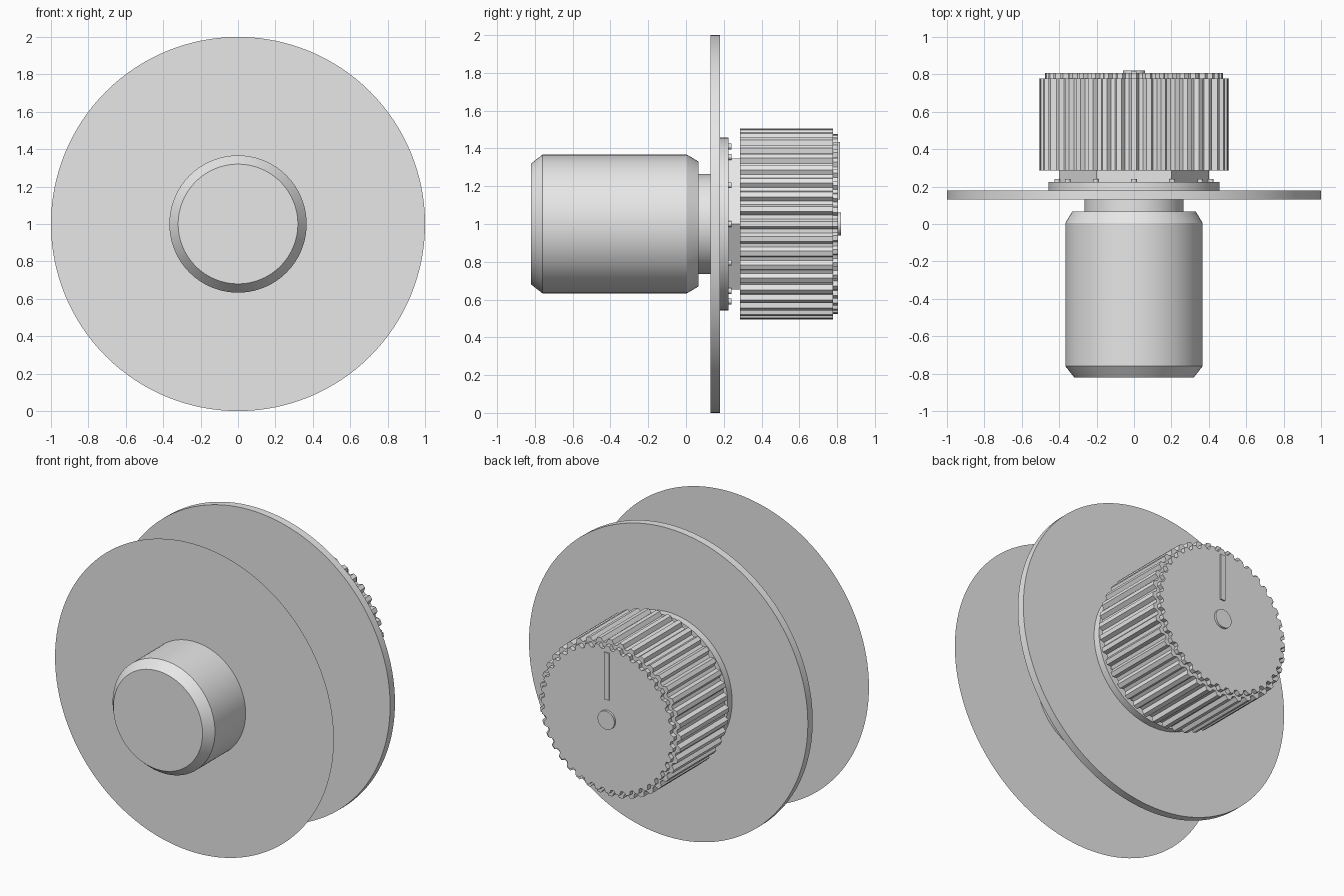
import bpy
import bmesh
from math import sin, cos, pi, radians

cube = bpy.data.objects.get("Cube")
if cube:
    bpy.data.objects.remove(cube, do_unlink=True)

# One plain grey for the whole model
grey = bpy.data.materials.new("plain grey")
grey.use_nodes = True
colour = (0.8, 0.8, 0.8, 1)
grey.diffuse_color = colour
grey.node_tree.nodes["Principled BSDF"].inputs["Base Color"].default_value = colour

AXIS_Z = 1.0  # height of the common axis, which runs along y


def finish(name, bm, smooth=False):
    bmesh.ops.recalc_face_normals(bm, faces=bm.faces)
    mesh = bpy.data.meshes.new(name)
    bm.to_mesh(mesh)
    bm.free()
    mesh.materials.append(grey)
    obj = bpy.data.objects.new(name, mesh)
    bpy.context.collection.objects.link(obj)
    if smooth:
        bpy.ops.object.select_all(action='DESELECT')
        obj.select_set(True)
        bpy.context.view_layer.objects.active = obj
        bpy.ops.object.shade_smooth_by_angle(angle=radians(30))
    return obj


def circle(radius, sides=96, start=0.0):
    return [(radius * cos(start + 2 * pi * i / sides),
             radius * sin(start + 2 * pi * i / sides)) for i in range(sides)]


def ribbed(outer, inner, teeth=40):
    """Outline with flat-topped ribs, one centred at the top."""
    outline = []
    for i in range(teeth):
        for step, r in ((-0.17, outer), (0.17, outer), (0.36, inner), (0.64, inner)):
            a = pi / 2 + 2 * pi * (i + step) / teeth
            outline.append((r * cos(a), r * sin(a)))
    return outline


def add_loft(bm, sections, cx=0.0, cz=AXIS_Z):
    """Join outlines placed along y and cap both ends."""
    rings = [[bm.verts.new((cx + x, y, cz + z)) for x, z in outline]
             for y, outline in sections]
    for a, b in zip(rings, rings[1:]):
        n = len(a)
        for i in range(n):
            bm.faces.new((a[i], a[(i + 1) % n], b[(i + 1) % n], b[i]))
    bm.faces.new(rings[0])
    if len(rings) > 1:
        bm.faces.new(rings[-1])


def loft(name, sections, smooth=False):
    bm = bmesh.new()
    add_loft(bm, sections)
    return finish(name, bm, smooth)


def turned(name, profile, sides=96):
    return loft(name, [(y, circle(r, sides)) for y, r in profile], True)


# Chamfered body and its neck
turned("body", [(-0.82, 0.32), (-0.76, 0.367), (0.005, 0.367), (0.067, 0.33)])
turned("neck", [(0.067, 0.265), (0.13, 0.265)])

# Paper-thin front disc and solid back plate
loft("front_disc", [(-0.446, circle(1.0, 128))])
turned("back_plate", [(0.13, 1.0), (0.18, 1.0)], 128)

# Flange with hex nut
turned("flange", [(0.18, 0.457), (0.225, 0.457)])
loft("hex_nut", [(y, circle(0.4, 6)) for y in (0.225, 0.285)])

# Ring of twelve small marker studs on the flange
bm = bmesh.new()
for x, z in circle(0.41, 12):
    add_loft(bm, [(y, circle(0.015, 16)) for y in (0.225, 0.24)], x, AXIS_Z + z)
finish("marker_studs", bm, True)

# Ribbed knob with a smaller ribbed end cap
loft("knob", [(y, ribbed(0.507, 0.482)) for y in (0.285, 0.777)])
loft("knob_cap", [(y, ribbed(0.477, 0.453)) for y in (0.777, 0.806)])

# Pointer bar and centre button on the cap
bar = [(-0.017, 0.13), (0.017, 0.13), (0.017, 0.435), (-0.017, 0.435)]
loft("pointer_bar", [(y, bar) for y in (0.806, 0.815)])
turned("centre_button", [(0.806, 0.06), (0.82, 0.06)], 48)
